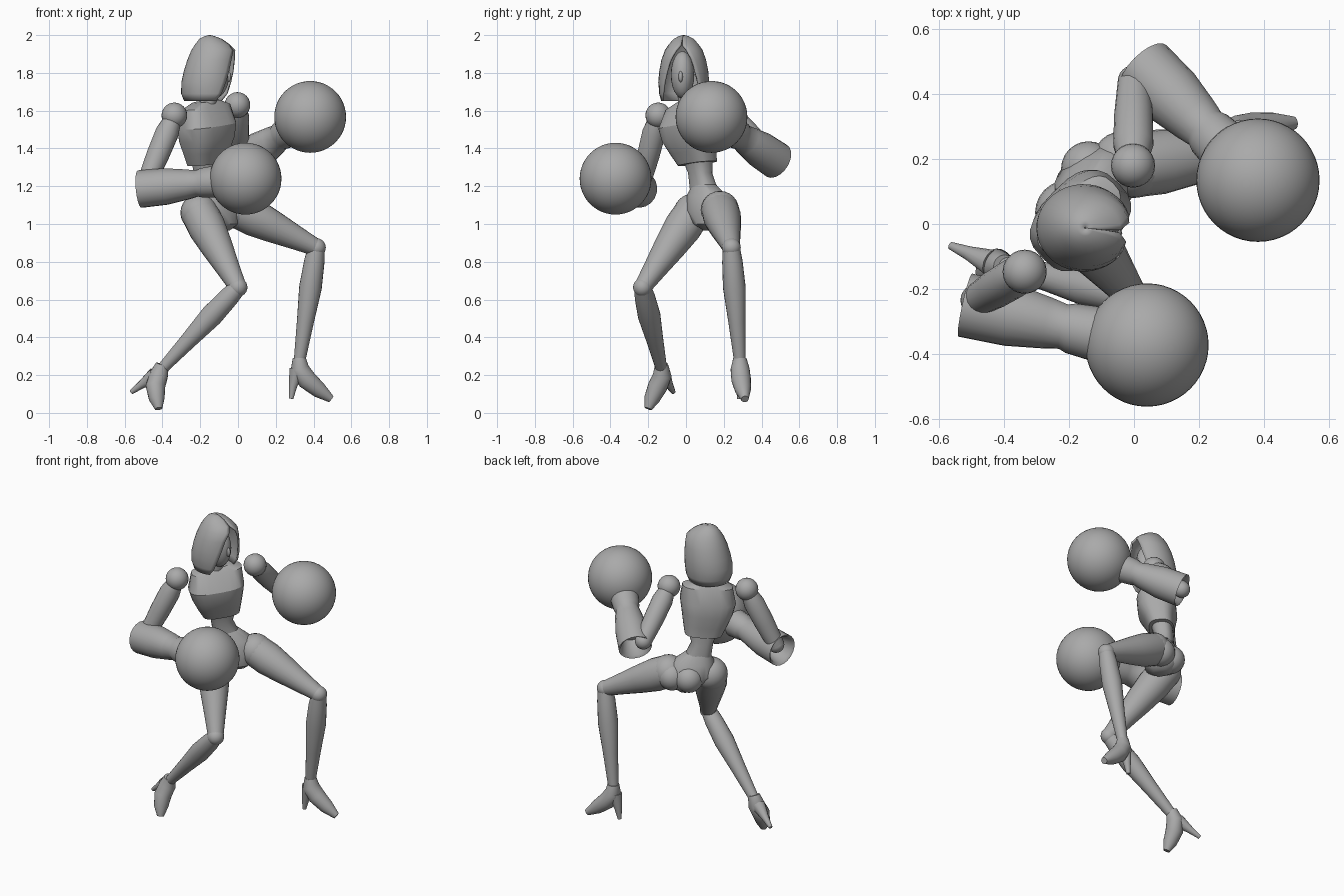
import bpy, bmesh, math
from mathutils import Vector

if "Cube" in bpy.data.objects:
    bpy.data.objects.remove(bpy.data.objects["Cube"])

grey = bpy.data.materials.new("plain grey")
grey.use_nodes = True
grey.diffuse_color = (0.4, 0.4, 0.4, 1)
grey.node_tree.nodes["Principled BSDF"].inputs["Base Color"].default_value = (0.4, 0.4, 0.4, 1)


def finish(name, bm, sharp=40):
    bmesh.ops.recalc_face_normals(bm, faces=bm.faces)
    mesh = bpy.data.meshes.new(name)
    bm.to_mesh(mesh)
    bm.free()
    mesh.materials.append(grey)
    obj = bpy.data.objects.new(name, mesh)
    bpy.context.collection.objects.link(obj)
    bpy.ops.object.select_all(action='DESELECT')
    bpy.context.view_layer.objects.active = obj
    obj.select_set(True)
    bpy.ops.object.shade_smooth_by_angle(angle=math.radians(sharp))
    return obj


def skin(name, rings, closed=True, caps=True, sharp=40):
    """Bridge a list of equal point rings into one surface."""
    bm = bmesh.new()
    loops = [[bm.verts.new(p) for p in ring] for ring in rings]
    n = len(loops[0])
    for a, b in zip(loops, loops[1:]):
        for i in range(n if closed else n - 1):
            j = (i + 1) % n
            bm.faces.new((a[i], a[j], b[j], b[i]))
    if caps:
        bm.faces.new(loops[0])
        bm.faces.new(loops[-1])
    return finish(name, bm, sharp)


def tube(name, stations, straight=True, sides=20):
    """Round limb through (point, radius) stations."""
    pts = [Vector(p) for p, r in stations]
    rings = []
    for i, (p, r) in enumerate(stations):
        if straight:
            axis = pts[-1] - pts[0]
        else:
            axis = pts[min(i + 1, len(pts) - 1)] - pts[max(i - 1, 0)]
        axis.normalize()
        u = axis.cross(Vector((0.3, 0.9, 0.1))).normalized()
        v = axis.cross(u)
        rings.append([pts[i] + r * (u * math.cos(t) + v * math.sin(t))
                      for t in (math.tau * k / sides for k in range(sides))])
    return skin(name, rings)


def limb(name, start, end, profile):
    """Straight limb; profile holds (fraction, radius)."""
    a, b = Vector(start), Vector(end)
    return tube(name, [(a.lerp(b, t), r) for t, r in profile])


def ball(name, centre, size, segments=24):
    bm = bmesh.new()
    bmesh.ops.create_uvsphere(bm, u_segments=segments, v_segments=segments // 2, radius=1)
    scale = Vector(size) if isinstance(size, tuple) else Vector((size, size, size))
    for v in bm.verts:
        v.co = v.co * scale + Vector(centre)
    return finish(name, bm)


def body(name, rings, yaw, tilt=0, power=0.8, sides=24, sharp=40):
    """Rounded-box loft; rings hold x, y, z, half width, half depth."""
    c, s = math.cos(math.radians(yaw)), math.sin(math.radians(yaw))
    out = []
    for x, y, z, w, d in rings:
        ring = []
        for k in range(sides):
            t = math.tau * k / sides
            ct, st = math.cos(t), math.sin(t)
            a = w * math.copysign(abs(ct) ** power, ct)
            b = d * math.copysign(abs(st) ** power, st)
            ring.append((x + a * c - b * s, y + a * s + b * c, z + tilt * a))
        out.append(ring)
    return skin(name, out, sharp=sharp)


# Torso
body("chest", [(-.17, .02, 1.65, .075, .05), (-.17, .02, 1.62, .15, .075),
               (-.165, .01, 1.52, .165, .115), (-.165, .02, 1.45, .15, .115),
               (-.165, .04, 1.38, .13, .09), (-.165, .06, 1.32, .11, .075)],
     45, tilt=.12, power=.7, sharp=28)
body("waist", [(-.165, .06, 1.35, .09, .065), (-.17, .075, 1.27, .065, .055),
               (-.15, .095, 1.18, .08, .06)], 42)
body("pelvis", [(-.15, .095, 1.21, .07, .055), (-.13, .11, 1.15, .125, .085),
                (-.115, .125, 1.07, .14, .11), (-.095, .135, 1.0, .09, .095),
                (-.09, .14, .965, .04, .05)], 38, power=.9)
for side, place in (("right", (-.14, .17, 1.06)), ("left", (-.04, .2, 1.06))):
    ball(side + "_buttock", place, .085)

# Head, neck and hood
limb("neck", (-.17, .01, 1.58), (-.14, -.01, 1.74), [(0, .06), (.4, .042), (1, .042)])
ball("face", (-.125, -.018, 1.79), (.078, .062, .125))
ball("nose", (-.052, -.028, 1.78), (.016, .012, .03), 12)
hood_rings = []
for z, x, rx, ry, gap in [(1.65, -.16, .125, .12, 62), (1.69, -.158, .143, .13, 52),
                          (1.75, -.155, .145, .135, 43), (1.81, -.147, .14, .13, 36),
                          (1.87, -.138, .13, .118, 29), (1.92, -.13, .117, .1, 17),
                          (1.95, -.135, .093, .08, 3), (1.98, -.145, .06, .053, .5),
                          (1.995, -.15, .025, .025, .5), (2.0, -.15, .003, .003, .5)]:
    ring = []
    for k in range(29):
        t = math.radians(gap + (360 - 2 * gap) * k / 28 - 8)
        ring.append((x + rx * math.cos(t), -.012 + ry * math.sin(t), z))
    hood_rings.append(ring)
hood = skin("hood", hood_rings, closed=False, caps=False)
cloth = hood.modifiers.new("cloth thickness", 'SOLIDIFY')
cloth.thickness = .01
cloth.offset = -1

# Arms with open sleeves and round fists
sleeve = [(.2, .06), (.02, .085), (0, .1), (.25, .097), (.45, .08), (.54, .07),
          (.58, .078), (.72, .085)]
for side, shoulder, elbow, cuff, fist in (
        ("right", (-.337, -.147, 1.575), (-.485, -.235, 1.22), (-.52, -.25, 1.185), (.04, -.373, 1.24)),
        ("left", (-.003, .18, 1.63), (.0, .44, 1.37), (.03, .48, 1.335), (.382, .135, 1.567))):
    ball(side + "_shoulder", shoulder, .068)
    limb(side + "_upper_arm", shoulder, elbow, [(.1, .05), (.25, .062), (.6, .06), (1, .05)])
    ball(side + "_elbow", elbow, .05)
    limb(side + "_sleeve", cuff, fist, sleeve)
    ball(side + "_fist", fist, .19, 48)

# Legs
thigh = [(0, .098), (.2, .1), (.45, .085), (.75, .063), (1, .046)]
shin = [(0, .045), (.12, .054), (.35, .06), (.65, .045), (1, .03)]
for side, hip, knee, ankle in (
        ("right", (-.205, .035, 1.06), (0, -.23, .665), (-.4, -.13, .235)),
        ("left", (.0, .18, 1.075), (.415, .24, .875), (.325, .285, .27))):
    ball(side + "_hip", hip, .1)
    limb(side + "_thigh", hip, knee, thigh)
    ball(side + "_knee", knee, .05)
    limb(side + "_shin", knee, ankle, shin)

# High heeled shoes
for side, foot, heel in (
        ("right",
         [(-.4, -.13, .255), (-.42, -.125, .2), (-.437, -.15, .14), (-.43, -.18, .075), (-.42, -.2, .022)],
         [(-.44, -.12, .2), (-.51, -.09, .15), (-.565, -.067, .11)]),
        ("left",
         [(.325, .285, .29), (.325, .286, .235), (.365, .292, .175), (.43, .302, .12), (.493, .312, .073)],
         [(.312, .284, .23), (.291, .284, .14), (.281, .283, .075)])):
    tube(side + "_shoe", list(zip(foot, (.035, .05, .052, .042, .02))), straight=False)
    tube(side + "_heel", list(zip(heel, (.042, .022, .012))), straight=False, sides=12)
